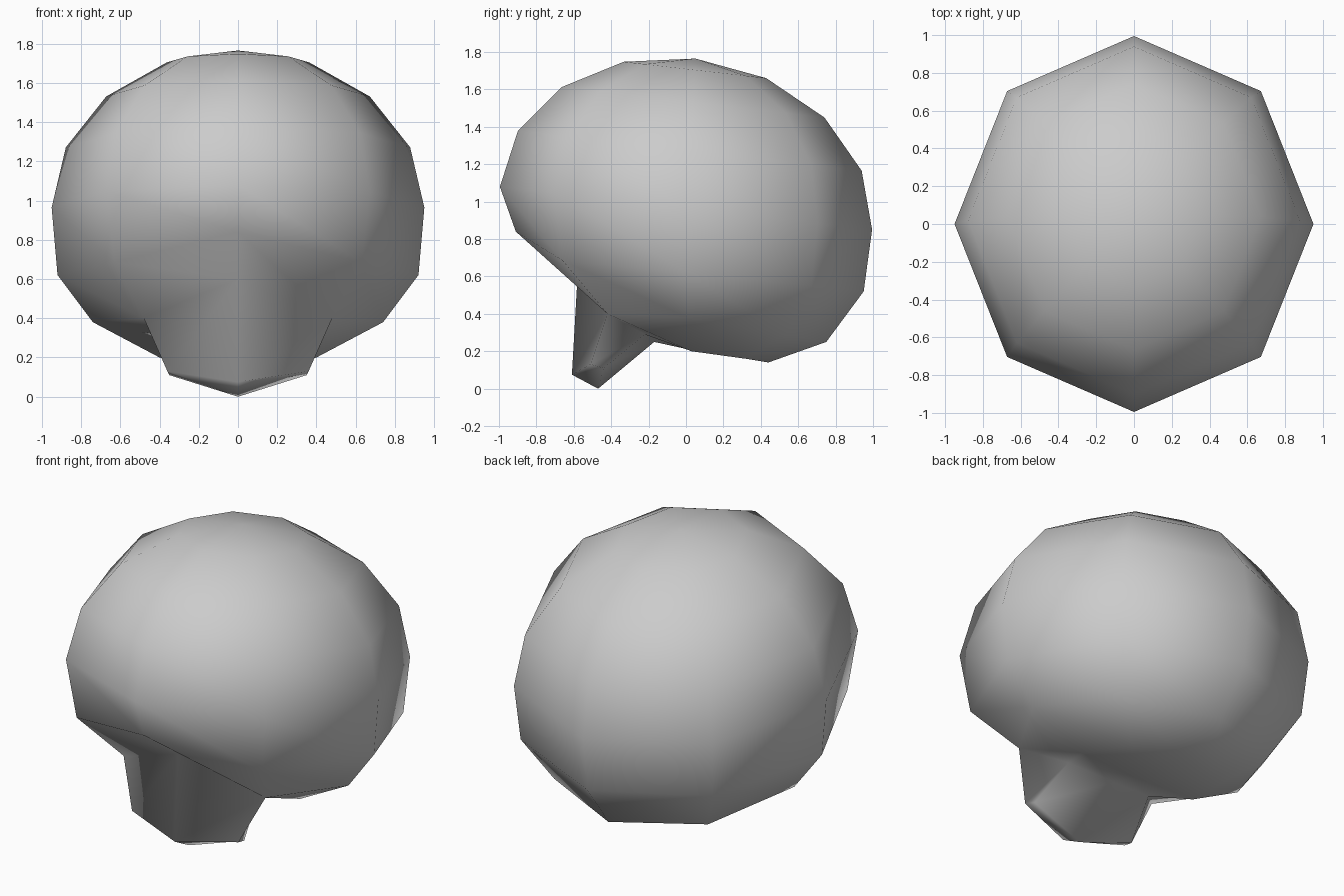
import bpy, bmesh, math

if "Cube" in bpy.data.objects:
    bpy.data.objects.remove(bpy.data.objects["Cube"])

# Half rings of the head, front to back on one side: front, front_side, side, back_side, back
rings = []

# Upper dome: tilted ellipsoid rings, 22.5 degrees apart
for i in (3, 2, 1, 0):
    a = math.radians(22.5 * i)
    r, lift = math.cos(a), 0.80 * math.sin(a)
    ring = []
    for k in range(5):
        b = math.radians(45 * k)
        y = -0.995 * r * math.cos(b)
        ring.append((0.95 * r * math.sin(b), y + 0.065 * lift, 0.965 + lift - 0.115 * y))
    rings.append(ring)

# Lower skull: brow, cheek and underside
rings += [
    [(0, -.91, .84), (.63, -.66, .685), (.92, 0, .62), (.65, .67, .55), (0, .95, .52)],
    [(0, -.58, .60), (.48, -.42, .40), (.74, .01, .38), (.52, .53, .29), (0, .75, .25)],
    [(0, -.17, .25), (.29, -.22, .29), (.40, .03, .20), (.29, .32, .16), (0, .44, .14)],
]

bm = bmesh.new()
loops = []
for ring in rings:
    full = ring + [(-x, y, z) for x, y, z in ring[3:0:-1]]
    loops.append([bm.verts.new(p) for p in full])
crown = bm.verts.new((0, .05, 1.765))
base = bm.verts.new((0, -.01, .215))

faces = {}
for j in range(8):
    n = (j + 1) % 8
    bm.faces.new((crown, loops[0][j], loops[0][n]))
    bm.faces.new((base, loops[-1][n], loops[-1][j]))
    for i in range(len(loops) - 1):
        faces[i, j] = bm.faces.new((loops[i][j], loops[i + 1][j], loops[i + 1][n], loops[i][n]))

# Jaw: extrude the two front underside faces down to the chin
targets = [
    (loops[5][0], (0, -.61, .075)), (loops[5][1], (.36, -.51, .13)), (loops[5][7], (-.36, -.51, .13)),
    (loops[6][0], (0, -.47, .0)), (loops[6][1], (.35, -.44, .11)), (loops[6][7], (-.35, -.44, .11)),
]
starts = [(v.co.copy(), p) for v, p in targets]
out = bmesh.ops.extrude_face_region(bm, geom=[faces[5, 0], faces[5, 7]])
for v in [g for g in out["geom"] if isinstance(g, bmesh.types.BMVert)]:
    v.co = min(starts, key=lambda s: (s[0] - v.co).length)[1]
for f in (faces[5, 0], faces[5, 7]):
    if f.is_valid:
        bm.faces.remove(f)

bmesh.ops.recalc_face_normals(bm, faces=bm.faces)
for f in bm.faces:
    f.smooth = True

mesh = bpy.data.meshes.new("skull")
bm.to_mesh(mesh)
bm.free()
skull = bpy.data.objects.new("skull", mesh)
bpy.context.collection.objects.link(skull)

bone = bpy.data.materials.new("light_grey")
bone.diffuse_color = (0.6, 0.6, 0.6, 1)
bone.use_nodes = True
bone.node_tree.nodes["Principled BSDF"].inputs["Base Color"].default_value = bone.diffuse_color
mesh.materials.append(bone)
